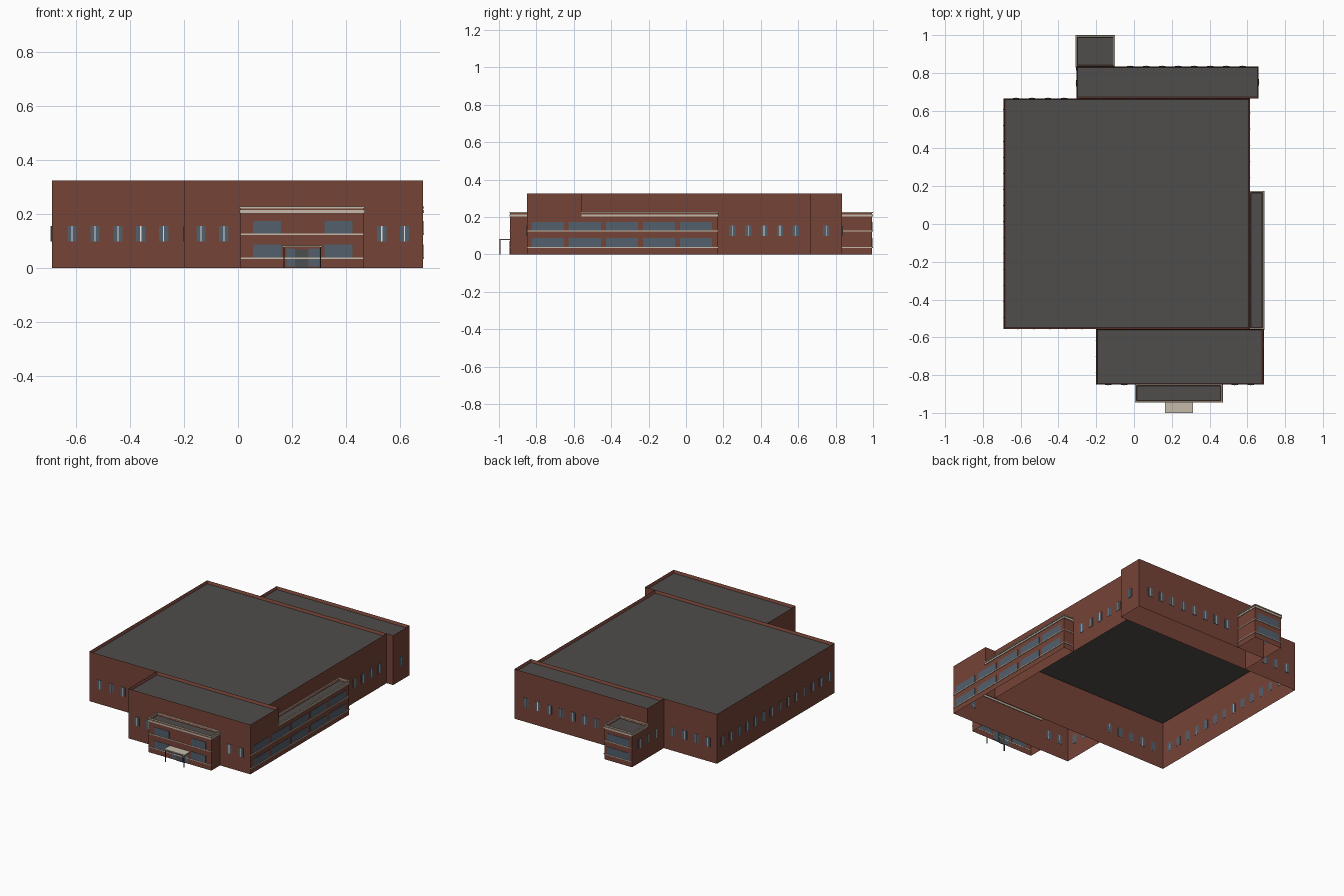
import bpy, bmesh

if "Cube" in bpy.data.objects:
    bpy.data.objects.remove(bpy.data.objects["Cube"])


def material(name, r, g, b):
    m = bpy.data.materials.new(name)
    m.use_nodes = True
    m.diffuse_color = (r, g, b, 1)
    m.node_tree.nodes["Principled BSDF"].inputs["Base Color"].default_value = (r, g, b, 1)
    return m


BRICK = material("red brick", .18, .056, .038)
ROOF = material("grey roof", .08, .074, .071)
GLASS = material("blue glass", .085, .115, .15)
STONE = material("cream stone", .56, .5, .4)
FRAME = material("white frame", .8, .8, .78)
DOOR = material("door grey", .07, .078, .08)
METAL = material("dark metal", .06, .04, .035)


def make_object(name, bm, mats):
    mesh = bpy.data.meshes.new(name)
    bmesh.ops.recalc_face_normals(bm, faces=bm.faces)
    bm.to_mesh(mesh)
    bm.free()
    for m in mats:
        mesh.materials.append(m)
    ob = bpy.data.objects.new(name, mesh)
    bpy.context.scene.collection.objects.link(ob)
    return ob


def add_box(bm, x0, x1, y0, y1, z0, z1):
    verts = bmesh.ops.create_cube(bm, size=1)["verts"]
    for v in verts:
        v.co.x = x1 if v.co.x > 0 else x0
        v.co.y = y1 if v.co.y > 0 else y0
        v.co.z = z1 if v.co.z > 0 else z0


def boxes(name, mat, items):
    bm = bmesh.new()
    for it in items:
        add_box(bm, *it)
    return make_object(name, bm, [mat])


def block(name, x0, x1, y0, y1, h):
    """Open-bottomed brick shell with a parapet and a sunken flat roof."""
    bm = bmesh.new()
    add_box(bm, x0, x1, y0, y1, 0, h)
    bm.normal_update()
    bottom = [f for f in bm.faces if f.normal.z < -.5]
    bmesh.ops.delete(bm, geom=bottom, context='FACES_ONLY')
    top = next(f for f in bm.faces if f.normal.z > .5)
    bmesh.ops.inset_region(bm, faces=[top], thickness=.009)
    bmesh.ops.translate(bm, verts=top.verts, vec=(0, 0, -.018))
    top.material_index = 1
    mesh = bpy.data.meshes.new(name)
    bm.to_mesh(mesh)
    bm.free()
    mesh.materials.append(BRICK)
    mesh.materials.append(ROOF)
    bpy.context.scene.collection.objects.link(bpy.data.objects.new(name, mesh))


def plate(side, p, u0, u1, z0, z1, t):
    """Thin plate of depth t standing on the wall plane p facing the given side."""
    a, b = (p - t, p + .001) if side[0] == "-" else (p - .001, p + t)
    return (a, b, u0, u1, z0, z1) if side[1] == "x" else (u0, u1, a, b, z0, z1)


def ring(x0, x1, y0, y1, z0, z1, t=.005):
    """Four bars running round a rectangle."""
    return [(x0 - t, x1 + t, y0 - t, y0 + t, z0, z1), (x0 - t, x1 + t, y1 - t, y1 + t, z0, z1),
            (x0 - t, x0 + t, y0 + t, y1 - t, z0, z1), (x1 - t, x1 + t, y0 + t, y1 - t, z0, z1)]


# Building masses
TALL, LOW = .325, .228
block("main_hall", -.69, .613, -.555, .665, TALL)
block("front_block", -.2, .685, -.85, -.555, TALL)
block("back_block", -.305, .66, .665, .835, TALL)
entrance = (.01, .465, -.94, -.85)
wing = (.613, .685, -.555, .17)
tower = (-.305, -.105, .835, .995)
block("entrance_block", *entrance, LOW)
block("left_wing", *wing, LOW)
block("back_tower", *tower, LOW)

# Rows of small windows with a centre mullion
glass, mullions = [], []
PITCH = .0848
rows = [("-y", -.555, -.69, -.2, 5), ("-y", -.85, -.2, .01, 2), ("-y", -.85, .465, .685, 2),
        ("+x", .613, .17, .665, 5), ("+x", .66, .665, .835, 1), ("-x", -.69, -.555, .665, 14),
        ("+y", .665, -.69, -.305, 4), ("+y", .835, -.105, .66, 8),
        ("-x", -.305, .665, .995, 3), ("-x", -.2, -.85, -.555, 3)]
for side, p, a, b, n in rows:
    for i in range(n):
        c = (a + b) / 2 + (i - (n - 1) / 2) * PITCH
        glass.append(plate(side, p, c - .017, c + .017, .098, .156, .002))
        mullions.append(plate(side, p, c - .002, c + .002, .098, .156, .004))
boxes("small_windows", GLASS, glass)
boxes("window_mullions", FRAME, mullions)

# Wide windows on two floors
wide = []
for z in (.038, .126):
    for i in range(5):
        y = -.825 + i * .198
        wide.append(plate("+x", .685, y, y + .172, z, z + .049, .002))
    for x in (.055, .32):
        wide.append(plate("-y", -.94, x, x + .105, z, z + .049, .002))
    wide.append(plate("+y", .995, -.285, -.125, z, z + .049, .002))
boxes("wide_windows", GLASS, wide)

# String courses under the wide windows
courses = []
for z in (.034, .122):
    for side, p, a, b in (("+x", .685, -.85, .174), ("+y", .17, .613, .689),
                          ("-y", -.94, .01, .465),
                          ("+y", .995, -.305, -.101), ("+x", -.105, .835, .999)):
        courses.append(plate(side, p, a, b, z, z + .005, .004))
boxes("string_courses", STONE, courses)

# Two-step cornices round the low blocks
cornice = []
for r in (entrance, wing, tower):
    cornice += ring(*r, .204, .215) + ring(*r, .221, .227, .004)
boxes("cornices", STONE, cornice)

# Entrance: door, side lights, canopy and posts
boxes("door", DOOR, [plate("-y", -.94, .213, .26, 0, .068, .004)])
boxes("side_lights", GLASS, [plate("-y", -.94, .18, .211, .006, .072, .003),
                             plate("-y", -.94, .262, .3, .006, .072, .003)])
boxes("canopy", STONE, [(.163, .312, -1, -.94, .077, .084)])
boxes("canopy_posts", METAL, [(x, x + .005, -.998, -.993, 0, .077) for x in (.168, .303)])
